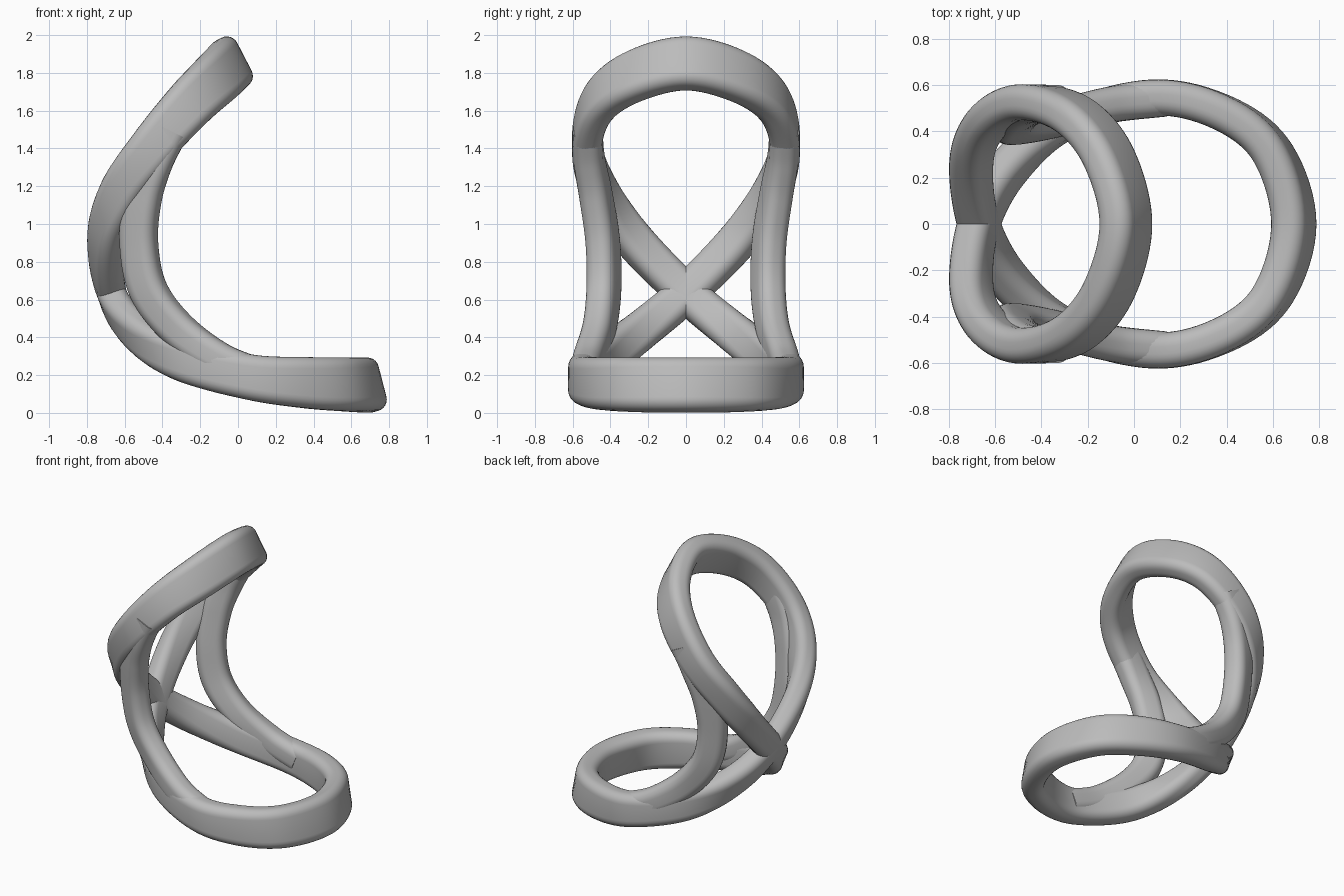
import bpy, bmesh, math
from mathutils import Vector

old = bpy.data.objects.get("Cube")
if old:
    bpy.data.objects.remove(old)

THICK, RADIUS = 0.155, 0.062

grey = bpy.data.materials.new("plain_grey")
grey.use_nodes = True
colour = (0.5, 0.5, 0.5, 1)
grey.diffuse_color = colour
grey.node_tree.nodes["Principled BSDF"].inputs["Base Color"].default_value = colour


def section(width):
    """Rounded rectangle, long side along the first axis."""
    pts = []
    for k, (sx, sy) in enumerate([(1, 1), (-1, 1), (-1, -1), (1, -1)]):
        for i in range(7):
            a = math.pi / 2 * (k + i / 6)
            pts.append((sx * (width / 2 - RADIUS) + RADIUS * math.cos(a),
                        sy * (THICK / 2 - RADIUS) + RADIUS * math.sin(a)))
    return pts


def spline(rows, steps):
    """Smooth curve through rows of position, wide direction and width."""
    out = []
    for i in range(1, len(rows) - 2):
        p0, p1, p2, p3 = rows[i - 1:i + 3]
        for s in range(steps + (i == len(rows) - 3)):
            t = s / steps
            out.append([0.5 * (2 * b + (c - a) * t + (2 * a - 5 * b + 4 * c - d) * t * t
                               + (3 * b - a - 3 * c + d) * t ** 3)
                        for a, b, c, d in zip(p0, p1, p2, p3)])
    return out


def mirrored_bar(name, rows, steps=9, capped=False):
    """Sweep the section along the rows and mirror it across y."""
    def flip(r):
        return [r[0], -r[1], r[2], r[3], -r[4], r[5], r[6]]
    if capped:
        first = [2 * a - b for a, b in zip(rows[0], rows[1])]
        last = [2 * a - b for a, b in zip(rows[-1], rows[-2])]
    else:
        first, last = flip(rows[1]), flip(rows[-2])
    path = spline([first] + rows + [last], steps)
    pos = [Vector(p[:3]) for p in path]
    bm = bmesh.new()
    rings = []
    for i, p in enumerate(path):
        tangent = pos[min(i + 1, len(pos) - 1)] - pos[max(i - 1, 0)]
        if not capped and i in (0, len(pos) - 1):
            tangent = Vector((0, 1, 0))
        tangent.normalize()
        wide = Vector(p[3:6])
        wide = (wide - tangent * wide.dot(tangent)).normalized()
        if not capped and i in (0, len(pos) - 1):
            wide.y = 0
        thin = wide.cross(tangent)
        rings.append([bm.verts.new(pos[i] + wide * u + thin * v) for u, v in section(p[6])])
    for a, b in zip(rings, rings[1:]):
        for j in range(len(a)):
            k = (j + 1) % len(a)
            bm.faces.new((a[j], a[k], b[k], b[j]))
    if capped:
        bm.faces.new(rings[0])
        bm.faces.new(rings[-1])
    bmesh.ops.recalc_face_normals(bm, faces=bm.faces)
    # open sweeps need an explicit outward check
    f = bm.faces[0]
    if f.normal.dot(f.calc_center_median() - pos[0]) < 0:
        bmesh.ops.reverse_faces(bm, faces=bm.faces)
    mesh = bpy.data.meshes.new(name)
    bm.to_mesh(mesh)
    bm.free()
    mesh.materials.append(grey)
    obj = bpy.data.objects.new(name, mesh)
    bpy.context.collection.objects.link(obj)
    mod = obj.modifiers.new("Mirror", "MIRROR")
    mod.use_axis = (False, True, False)
    mod.merge_threshold = 0.002
    bpy.ops.object.select_all(action="DESELECT")
    obj.select_set(True)
    bpy.context.view_layer.objects.active = obj
    bpy.ops.object.shade_smooth_by_angle(angle=math.radians(40))
    return obj


# Figure-eight loop: top of upper ring, through the crossing, to lower ring tip
mirrored_bar("figure_eight_loop", [
    [-.035, 0, 1.85, .46, 0, -.89, .29],
    [-.11, .29, 1.775, .5, 0, -.86, .285],
    [-.26, .47, 1.63, .6, 0, -.78, .265],
    [-.46, .525, 1.40, .72, 0, -.66, .24],
    [-.62, .45, 1.17, .7, .2, -.66, .225],
    [-.70, .28, .92, .5, .5, -.68, .21],
    [-.67, 0, .635, .25, .7, -.65, .2],
    [-.54, -.24, .435, .1, .45, -.85, .21],
    [-.3, -.44, .285, -.1, .15, -1, .225],
    [.06, -.545, .19, -.05, 0, -1, .24],
    [.36, -.49, .16, .08, 0, -1, .27],
    [.59, -.32, .15, .18, 0, -.97, .285],
    [.69, 0, .147, .25, 0, -.97, .29],
])

# Side struts joining the two rings
mirrored_bar("side_struts", [
    [-.36, .522, 1.5, .72, 0, -.66, .2],
    [-.445, .51, 1.33, .8, .1, -.5, .2],
    [-.505, .475, 1.14, .88, .3, -.25, .2],
    [-.525, .44, .9, .9, .42, 0, .2],
    [-.475, .435, .65, .8, .4, .3, .2],
    [-.32, .46, .445, .6, .3, .7, .19],
    [-.1, .515, .285, .4, .1, .9, .18],
    [.12, .54, .195, .1, 0, 1, .18],
], capped=True)
